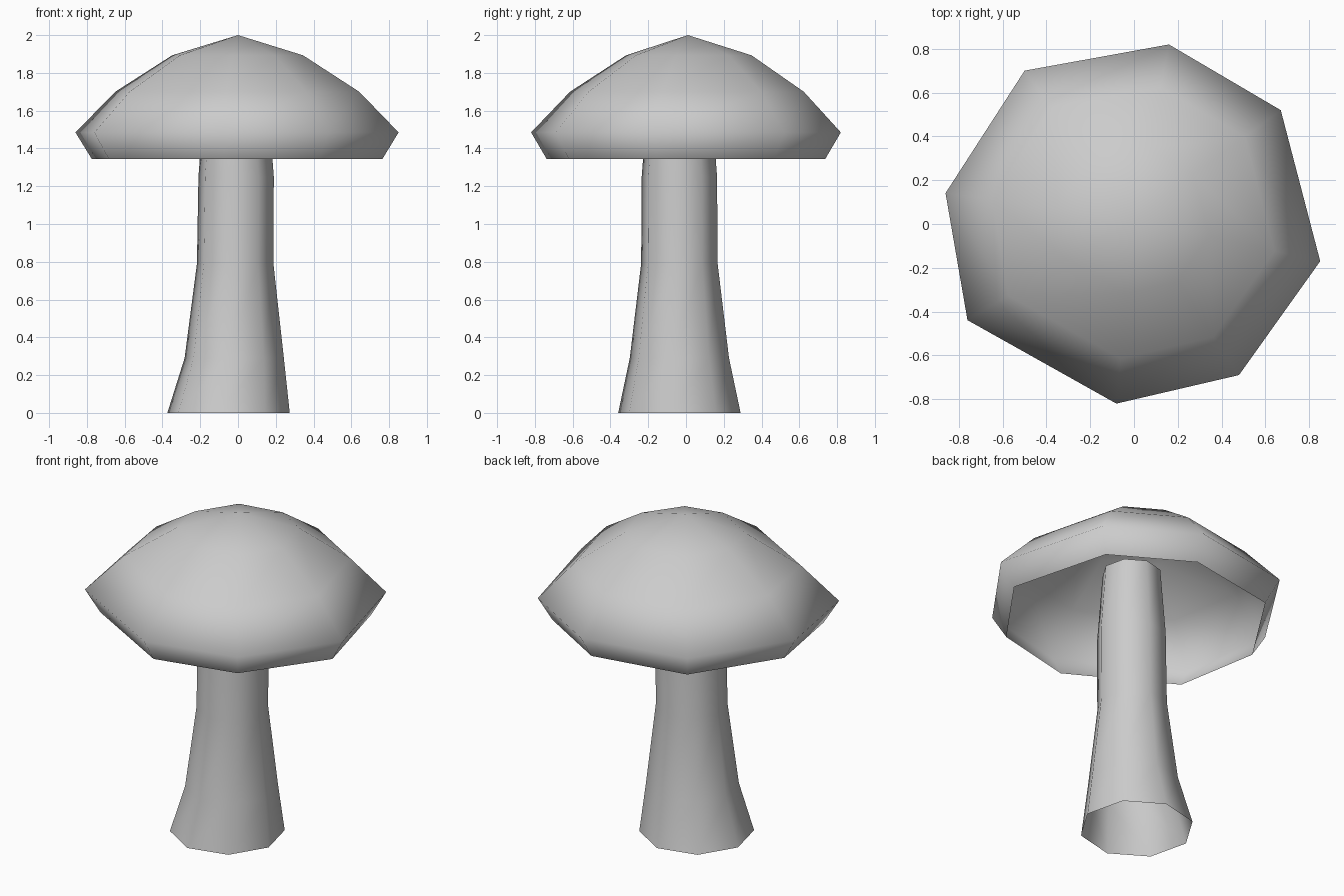
import bpy, bmesh
from math import cos, sin, radians

if "Cube" in bpy.data.objects:
    bpy.data.objects.remove(bpy.data.objects["Cube"], do_unlink=True)

grey = bpy.data.materials.new("plain_grey")
grey.use_nodes = True
colour = (0.6, 0.6, 0.6, 1)
grey.diffuse_color = colour
grey.node_tree.nodes["Principled BSDF"].inputs["Base Color"].default_value = colour


def open_shell(name, outline, rings, apex=None):
    """Skin rings (x, y, z, scale) of one outline (degrees, radius), optionally closed at an apex."""
    bm = bmesh.new()
    loops = [[bm.verts.new((x + s * r * cos(radians(a)), y + s * r * sin(radians(a)), z))
              for a, r in outline] for x, y, z, s in rings]
    n = len(outline)
    for low, high in zip(loops, loops[1:]):
        for i in range(n):
            j = (i + 1) % n
            bm.faces.new((low[i], low[j], high[j], high[i]))
    if apex:
        tip = bm.verts.new(apex)
        for i in range(n):
            bm.faces.new((loops[-1][i], loops[-1][(i + 1) % n], tip))
    for face in bm.faces:
        face.smooth = True
    mesh = bpy.data.meshes.new(name)
    bm.to_mesh(mesh)
    bm.free()
    mesh.materials.append(grey)
    obj = bpy.data.objects.new(name, mesh)
    bpy.context.collection.objects.link(obj)
    return obj


# Cap: hollow, slightly irregular eight-sided dome
cap_outline = [(37.8, 0.848), (79, 0.835), (125.5, 0.86), (170.7, 0.872),
               (210, 0.878), (264.4, 0.824), (304.8, 0.84), (348.7, 0.867)]
open_shell("cap", cap_outline,
           [(0, 0, 1.345, 0.9), (0, 0, 1.485, 1), (0, 0.005, 1.7, 0.755), (0, 0.015, 1.893, 0.405)],
           apex=(0, 0.01, 2))

# Stem: open eight-sided tube, flared at the foot
stem_outline = [(36 + 45 * i, 1) for i in range(8)]
open_shell("stem", stem_outline,
           [(-0.05, -0.035, 0, 0.328), (-0.02, -0.035, 0.29, 0.266), (-0.015, -0.035, 0.79, 0.205),
            (-0.01, -0.035, 1.25, 0.202), (-0.01, -0.035, 1.67, 0.17)])
